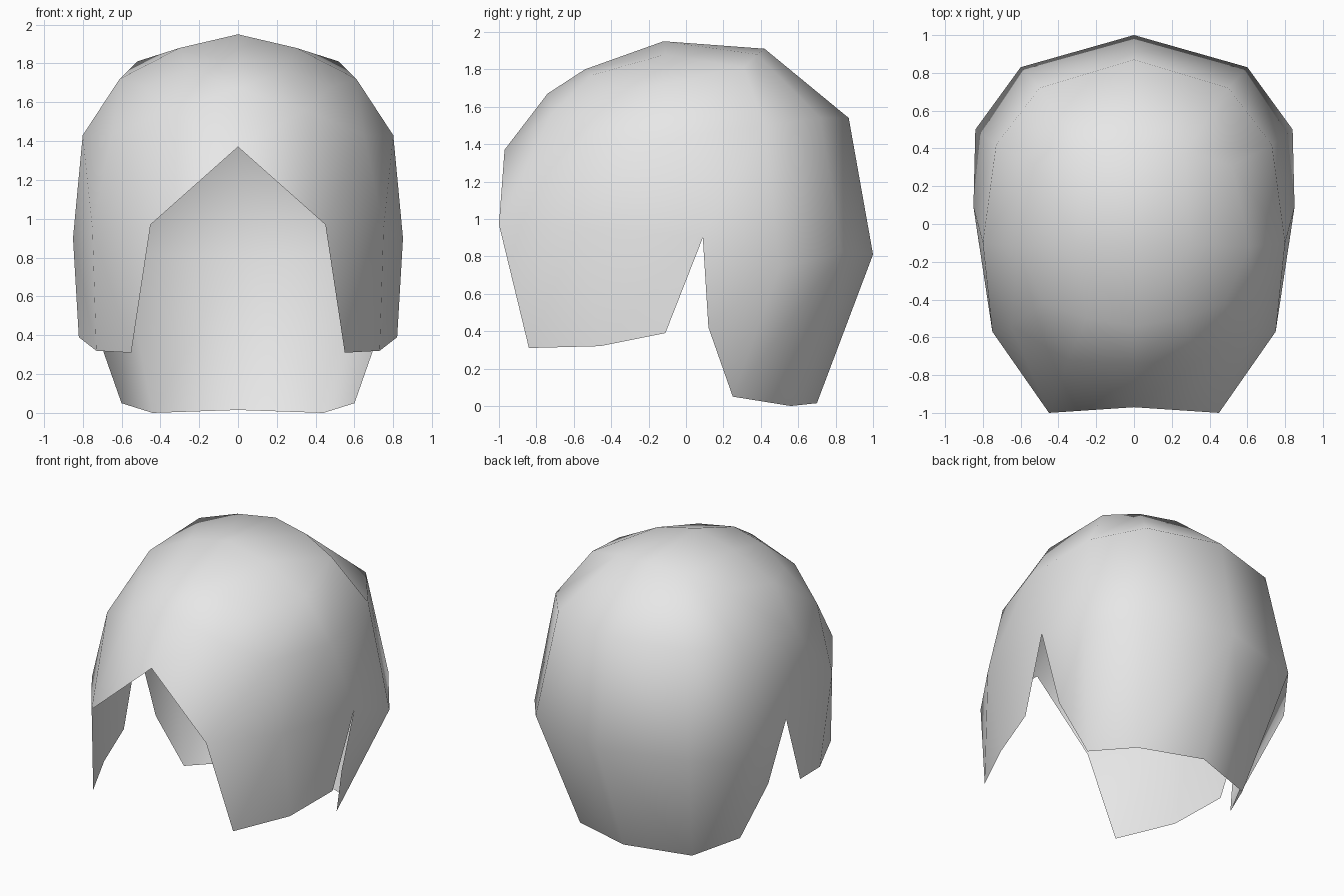
import bpy
import bmesh

cube = bpy.data.objects.get("Cube")
if cube:
    bpy.data.objects.remove(cube, do_unlink=True)

# One flat grey
grey = bpy.data.materials.new("light grey")
grey.use_nodes = True
colour = (0.8, 0.8, 0.8, 1.0)
grey.diffuse_color = colour
grey.node_tree.nodes["Principled BSDF"].inputs["Base Color"].default_value = colour

# Half rings, each running from the back centre round the +x side to the front centre
CROWN = [(0, .42, 1.91), (.27, .38, 1.88), (.52, .31, 1.81), (.61, -.12, 1.72),
         (.48, -.42, 1.68), (.25, -.50, 1.77), (0, -.54, 1.80)]
UPPER = [(0, .87, 1.54), (.50, .72, 1.54), (.73, .42, 1.50), (.80, -.10, 1.43),
         (.65, -.54, 1.43), (.35, -.72, 1.56), (0, -.74, 1.67)]
MIDDLE = [(0, 1.0, .81), (.60, .83, .82), (.84, .50, .74), (.85, .09, .90),
          (.75, -.57, .95), (.45, -1.0, .97), (0, -.97, 1.37)]
# Ridge over the top, and the two hanging panels either side of the ear notch
RIDGE = [(0, -.12, 1.95), (.30, -.11, 1.88)]
BACK_HEM = [(0, .70, .015), (.44, .56, 0), (.60, .25, .05), (.73, .12, .42)]
SIDE_HEM = [(.82, -.11, .39), (.73, -.46, .32), (.55, -.84, .31)]

bm = bmesh.new()


def add_row(points):
    return [bm.verts.new(p) for p in points]


def bridge(top, bottom):
    """Join two rows of equal length with quads."""
    for i in range(len(top) - 1):
        bm.faces.new((top[i], bottom[i], bottom[i + 1], top[i + 1]))


crown, upper, middle = add_row(CROWN), add_row(UPPER), add_row(MIDDLE)
ridge = add_row(RIDGE) + [crown[3]]

# Crown patch, then the bands down to the hem
bridge(ridge, crown[:3])
bridge(crown[:3:-1], ridge)
bridge(crown, upper)
bridge(upper, middle)
bridge(middle[:4], add_row(BACK_HEM))
bridge(middle[3:6], add_row(SIDE_HEM))
bmesh.ops.recalc_face_normals(bm, faces=bm.faces)
if sum(f.normal.z for f in bm.faces) < 0:
    bmesh.ops.reverse_faces(bm, faces=bm.faces)

mesh = bpy.data.meshes.new("hair_cap")
bm.to_mesh(mesh)
bm.free()
mesh.materials.append(grey)
mesh.shade_smooth()

cap = bpy.data.objects.new("hair_cap", mesh)
bpy.context.collection.objects.link(cap)

# Mirror to the -x side, welding the centre seam
mirror = cap.modifiers.new("mirror", 'MIRROR')
mirror.use_axis[0] = True
mirror.use_clip = True
mirror.merge_threshold = 0.001
